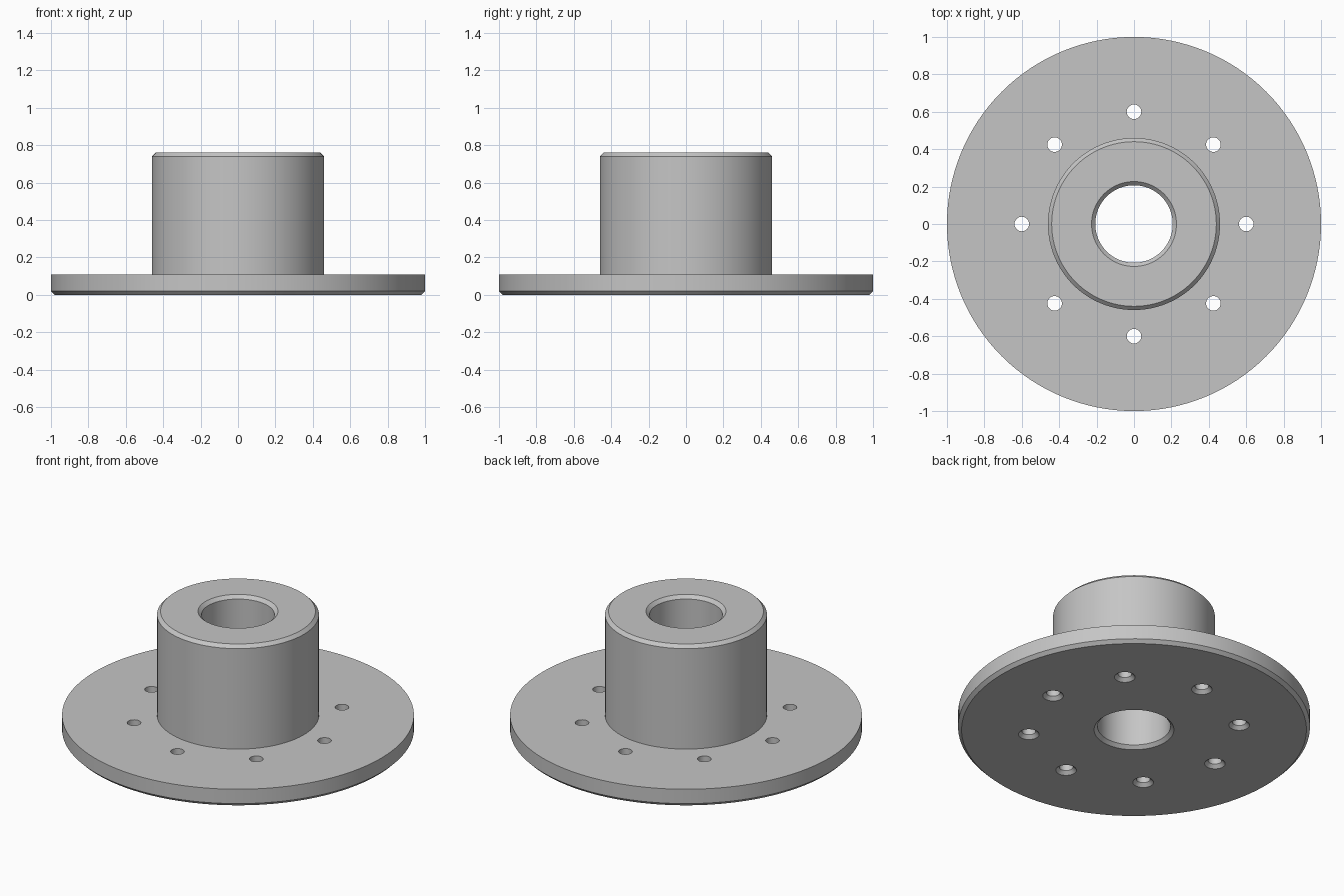
import bpy, bmesh, math
from mathutils import Matrix, Vector

if "Cube" in bpy.data.objects:
    bpy.data.objects.remove(bpy.data.objects["Cube"], do_unlink=True)

# Material
steel = bpy.data.materials.new("grey_steel")
steel.use_nodes = True
grey = (0.56, 0.56, 0.56, 1)
steel.diffuse_color = grey
steel.node_tree.nodes["Principled BSDF"].inputs["Base Color"].default_value = grey


def lathe(bm, profile, steps, centre=(0, 0)):
    """Revolve a closed (radius, z) profile around a vertical axis."""
    rings = []
    for i in range(steps):
        a = math.tau * i / steps
        rings.append([bm.verts.new((centre[0] + r * math.cos(a),
                                    centre[1] + r * math.sin(a), z)) for r, z in profile])
    n = len(profile)
    for i in range(steps):
        a, b = rings[i], rings[(i + 1) % steps]
        for j in range(n):
            k = (j + 1) % n
            bm.faces.new((a[j], b[j], b[k], a[k]))


def drill(bm, centre, levels, steps):
    """Solid stepped drill, capped at both ends."""
    rings = [[bm.verts.new((centre.x + r * math.cos(math.tau * i / steps),
                            centre.y + r * math.sin(math.tau * i / steps), z))
              for i in range(steps)] for r, z in levels]
    for a, b in zip(rings, rings[1:]):
        for i in range(steps):
            j = (i + 1) % steps
            bm.faces.new((a[i], a[j], b[j], b[i]))
    bm.faces.new(rings[0])
    bm.faces.new(rings[-1])


def finish(bm, name):
    bmesh.ops.recalc_face_normals(bm, faces=bm.faces)
    mesh = bpy.data.meshes.new(name)
    bm.to_mesh(mesh)
    bm.free()
    obj = bpy.data.objects.new(name, mesh)
    bpy.context.collection.objects.link(obj)
    mesh.materials.append(steel)
    return obj


# Flange and hub in one turned body, with chamfered rims and bore
R, HUB, BORE, C = 1.0, 0.46, 0.207, 0.02
DECK, TOP = 0.11, 0.76
bm = bmesh.new()
lathe(bm, [(BORE + C, 0), (R - C, 0), (R, C), (R, DECK), (HUB, DECK),
           (HUB, TOP - C), (HUB - C, TOP), (BORE + C, TOP),
           (BORE, TOP - C), (BORE, C)], 128)
body = finish(bm, "flanged_hub")

# Ring of eight bolt holes, countersunk underneath
HOLE = 0.039
bm = bmesh.new()
for i in range(8):
    centre = Matrix.Rotation(math.tau * i / 8, 3, "Z") @ Vector((0.6, 0, 0))
    drill(bm, centre, [(HOLE + 2 * C, -C), (HOLE, C), (HOLE, DECK + C)], 32)
cutter = finish(bm, "bolt_hole_cutter")
cutter.hide_render = True

cut = body.modifiers.new("bolt_holes", "BOOLEAN")
cut.operation = "DIFFERENCE"
cut.solver = "EXACT"
cut.object = cutter

bpy.ops.object.select_all(action="DESELECT")
body.select_set(True)
bpy.context.view_layer.objects.active = body
bpy.ops.object.modifier_apply(modifier=cut.name)
bpy.data.objects.remove(cutter, do_unlink=True)

# Smooth round walls, crisp chamfer edges
bpy.ops.object.shade_smooth_by_angle(angle=math.radians(30))
